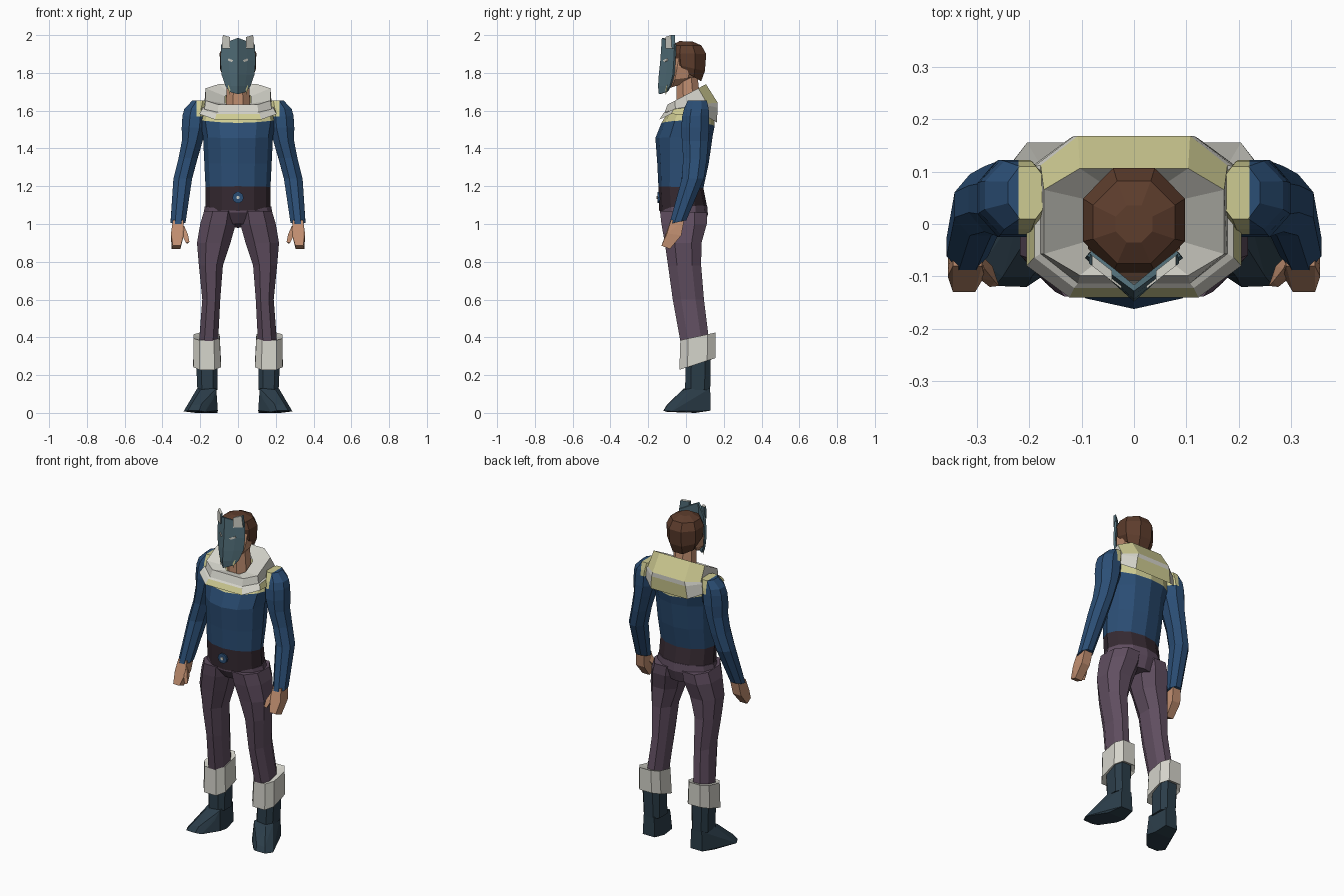
import bpy, bmesh, math


def mat(name, r, g, b):
    m = bpy.data.materials.new(name)
    lin = [((c / 255 + 0.055) / 1.055) ** 2.4 for c in (r, g, b)]
    m.diffuse_color = (*lin, 1)
    return m


BLUE = mat("tunic blue", 43, 78, 117)
PLUM = mat("trouser plum", 96, 78, 96)
BELT = mat("belt dark", 54, 42, 50)
FUR = mat("fur white", 212, 211, 202)
STRAW = mat("drape straw", 206, 203, 146)
BOOT = mat("boot slate", 43, 61, 73)
SKIN = mat("skin", 192, 142, 112)
HAIR = mat("hair brown", 92, 60, 44)
MASK = mat("mask teal", 82, 111, 122)


def finish(name, bm, mats, rule=None, mirror=False):
    bmesh.ops.recalc_face_normals(bm, faces=bm.faces)
    if rule:
        for f in bm.faces:
            f.material_index = rule(f.calc_center_median(), f.normal)
    me = bpy.data.meshes.new(name)
    bm.to_mesh(me)
    bm.free()
    for m in mats:
        me.materials.append(m)
    ob = bpy.data.objects.new(name, me)
    bpy.context.collection.objects.link(ob)
    if mirror:
        ob.modifiers.new("mirror", "MIRROR").use_mirror_merge = False
    return ob


def octagon(k=0.41):
    return [(1, k), (k, 1), (-k, 1), (-1, k), (-1, -k), (-k, -1), (k, -1), (1, -k)]


ROUND = [(math.cos(i * math.pi / 6), math.sin(i * math.pi / 6)) for i in range(12)]


def loft(name, rings, mats, shape=octagon(), rule=None, mirror=False, caps=True, cut=None):
    """Rings are (x0, x1, y0, y1, z front, z back, side lift)."""
    bm = bmesh.new()
    loops = []
    for x0, x1, y0, y1, zf, zb, *lift in rings:
        lf = lift[0] if lift else 0
        loops.append([bm.verts.new(((x0 + x1) / 2 + u * (x1 - x0) / 2,
                                    (y0 + y1) / 2 + v * (y1 - y0) / 2,
                                    zf + (zb - zf) * (v + 1) / 2 + lf * u * u))
                      for u, v in shape])
    n = len(shape)
    for a, b in zip(loops, loops[1:]):
        for i in range(n):
            j = (i + 1) % n
            bm.faces.new((a[i], a[j], b[j], b[i]))
    if caps:
        bm.faces.new(loops[0])
        bm.faces.new(loops[-1])
    if cut:
        bmesh.ops.bisect_plane(bm, geom=bm.verts[:] + bm.edges[:] + bm.faces[:],
                               plane_co=cut[0], plane_no=cut[1])
    return finish(name, bm, mats, rule, mirror)


def hull(name, pts, mats, rule=None, mirror=True):
    bm = bmesh.new()
    for p in pts:
        bm.verts.new(p)
    bmesh.ops.convex_hull(bm, input=bm.verts)
    return finish(name, bm, mats, rule, mirror)


# Torso with belt band and straw shoulders
loft("torso", [(-.172, .172, -.142, .112, 1.07, 1.09),
               (-.172, .172, -.146, .092, 1.2, 1.19),
               (-.178, .178, -.152, .12, 1.32, 1.32),
               (-.185, .185, -.162, .142, 1.455, 1.47),
               (-.2, .2, -.13, .152, 1.535, 1.52, .02),
               (-.185, .185, -.1, .15, 1.585, 1.6, .02),
               (-.08, .08, -.05, .1, 1.61, 1.63)],
     [BLUE, BELT, STRAW], ROUND, lambda c, n: 1 if c.z < 1.2 else 2 if c.z > 1.535 else 0)

# Belt buckle
for nm, r, y, m in (("buckle", .03, -.152, BLUE), ("buckle_stud", .009, -.157, FUR)):
    hull(nm, [(r * math.cos(i * math.pi / 5), y + dy, 1.14 + r * math.sin(i * math.pi / 5))
              for i in range(10) for dy in (0, .02)], [m], mirror=False)

# Hips and legs
loft("hips", [(-.176, .176, -.14, .112, 1.085, 1.1), (-.182, .182, -.138, .116, 1.06, 1.05),
              (-.12, .12, -.09, .09, 1.0, .98)], [PLUM], ROUND)
loft("leg", [(.005, .18, -.138, .112, 1.07, 1.06), (.012, .2, -.13, .11, 1.0, 1.0),
             (.04, .217, -.112, .082, .9, .9), (.08, .207, -.095, .08, .78, .78),
             (.094, .189, -.07, .095, .6, .6), (.105, .205, -.03, .12, .38, .4)],
     [PLUM], octagon(.46), mirror=True)

# Fur cuffs and boots
loft("boot_cuff", [(.105, .215, 0, .125, .24, .3), (.09, .237, -.035, .155, .228, .29),
                   (.097, .235, -.03, .155, .385, .425), (.11, .2, -.02, .115, .38, .41)],
     [FUR], octagon(.55), mirror=True)
loft("boot_shaft", [(.108, .215, -.005, .128, .12, .12),
                    (.108, .224, .0, .132, .32, .33)], [BOOT], octagon(.55), mirror=True)
hull("boot_foot", [(.115, -.01, .13), (.2, -.02, .12), (.216, .03, .13), (.125, .128, .13),
                   (.195, .128, .13), (.11, .05, .0), (.12, .13, .012), (.2, .13, .012),
                   (.225, .05, .0), (.107, -.02, .012), (.175, -.1, .005), (.205, -.12, .012),
                   (.265, -.118, .012), (.288, -.075, .008), (.195, -.1, .045),
                   (.25, -.1, .04), (.13, -.04, .075)], [BOOT])

# Arms, straw on the inner top of the shoulder
loft("arm", [(.165, .24, .01, .11, 1.655, 1.655), (.158, .284, -.01, .12, 1.61, 1.61),
             (.16, .294, -.02, .122, 1.57, 1.575), (.165, .298, -.025, .122, 1.51, 1.51),
             (.187, .297, -.022, .118, 1.44, 1.44),
             (.215, .315, -.015, .11, 1.35, 1.34), (.243, .342, -.022, .095, 1.24, 1.24),
             (.278, .357, -.088, .002, 1.0, 1.02)], [BLUE, STRAW], mirror=True,
     rule=lambda c, n: 1 if c.x < .22 and c.z > 1.575 else 0, cut=((.22, 0, 0), (1, 0, 0)))

# Hands
hull("hand", [(.29, -.08, 1.02), (.345, -.08, 1.02), (.29, -.01, 1.02), (.345, -.01, 1.02),
              (.285, -.1, .95), (.355, -.1, .95), (.298, -.025, .94), (.353, -.025, .94),
              (.303, -.13, .885), (.345, -.13, .885), (.305, -.085, .868), (.352, -.085, .868)],
     [SKIN])
hull("thumb", [(.285, -.085, .99), (.3, -.05, .99), (.265, -.11, .945), (.27, -.08, .935),
               (.3, -.1, .95), (.257, -.118, .905), (.275, -.12, .9), (.27, -.1, .895)], [SKIN])

# Collar: straw hem, fur band, raised straw back, fur lining
loft("collar", [(-.205, .205, -.14, .163, 1.535, 1.52, .05),
                (-.19, .19, -.122, .168, 1.572, 1.605, .03),
                (-.178, .178, -.113, .168, 1.588, 1.638, .01),
                (-.172, .172, -.098, .106, 1.632, 1.74),
                (-.07, .07, -.05, .065, 1.625, 1.69)], [FUR, STRAW], octagon(.6),
     lambda c, n: 1 if c.z < 1.577 or (c.z < 1.61 and abs(c.x) > .195)
     or (c.y > .1 and c.z > 1.64) else 0, caps=False)

# Neck, head and hair
loft("neck", [(-.065, .065, -.05, .08, 1.6, 1.62), (-.058, .058, -.05, .06, 1.76, 1.79)], [SKIN])
loft("head", [(-.04, .04, -.1, -.01, 1.715, 1.745), (-.075, .075, -.108, .06, 1.76, 1.78),
              (-.088, .088, -.1, .08, 1.83, 1.83), (-.088, .088, -.086, .08, 1.88, 1.88)], [SKIN])
loft("hair", [(-.08, .08, -.05, .08, 1.835, 1.755), (-.095, .095, -.08, .1, 1.85, 1.81),
              (-.097, .097, -.092, .107, 1.905, 1.9), (-.078, .078, -.075, .082, 1.945, 1.945),
              (-.035, .035, -.035, .035, 1.968, 1.966)], [HAIR])

# Ridged mask: rows are (z, half width, edge y, ridge y, ridge lift)
bm = bmesh.new()
rows = []
for z, w, ye, ym, up in ((1.95, .085, -.056, -.122, .035), (1.865, .09, -.06, -.13, 0),
                         (1.79, .083, -.065, -.138, 0), (1.73, .062, -.082, -.142, 0),
                         (1.7, .04, -.1, -.138, -.012)):
    rows.append([bm.verts.new((u * w, ym + (ye - ym) * abs(u), z + up * (1 - abs(u))))
                 for u in (-1, -.5, 0, .5, 1)])
for a, b in zip(rows, rows[1:]):
    for i in range(4):
        bm.faces.new((a[i], b[i], b[i + 1], a[i + 1]))
mask = finish("mask", bm, [MASK])
sol = mask.modifiers.new("thickness", "SOLIDIFY")
sol.thickness, sol.offset = .012, 0


def plate(name, outline, front, back, mats, rule=None):
    """Thin plate following the slanted mask front, mirrored."""
    pts = [(x, -.13 + .78 * x + d, z) for x, z in outline for d in (front, back)]
    return hull(name, pts, mats, rule)


plate("mask_horn", [(.042, 1.93), (.086, 1.93), (.08, 2.0), (.042, 1.99)], -.012, .008,
      [MASK, FUR], lambda c, n: 1 if n.y < -.5 or n.z > .7 else 0)
plate("eye_slit", [(.024, 1.866), (.034, 1.857), (.054, 1.866), (.05, 1.877)], -.012, -.003, [FUR])

# Small tusks below the mask
hull("mask_tusk", [(.038, -.11, 1.73), (.054, -.1, 1.735), (.046, -.09, 1.73),
                   (.044, -.108, 1.683)], [STRAW])
